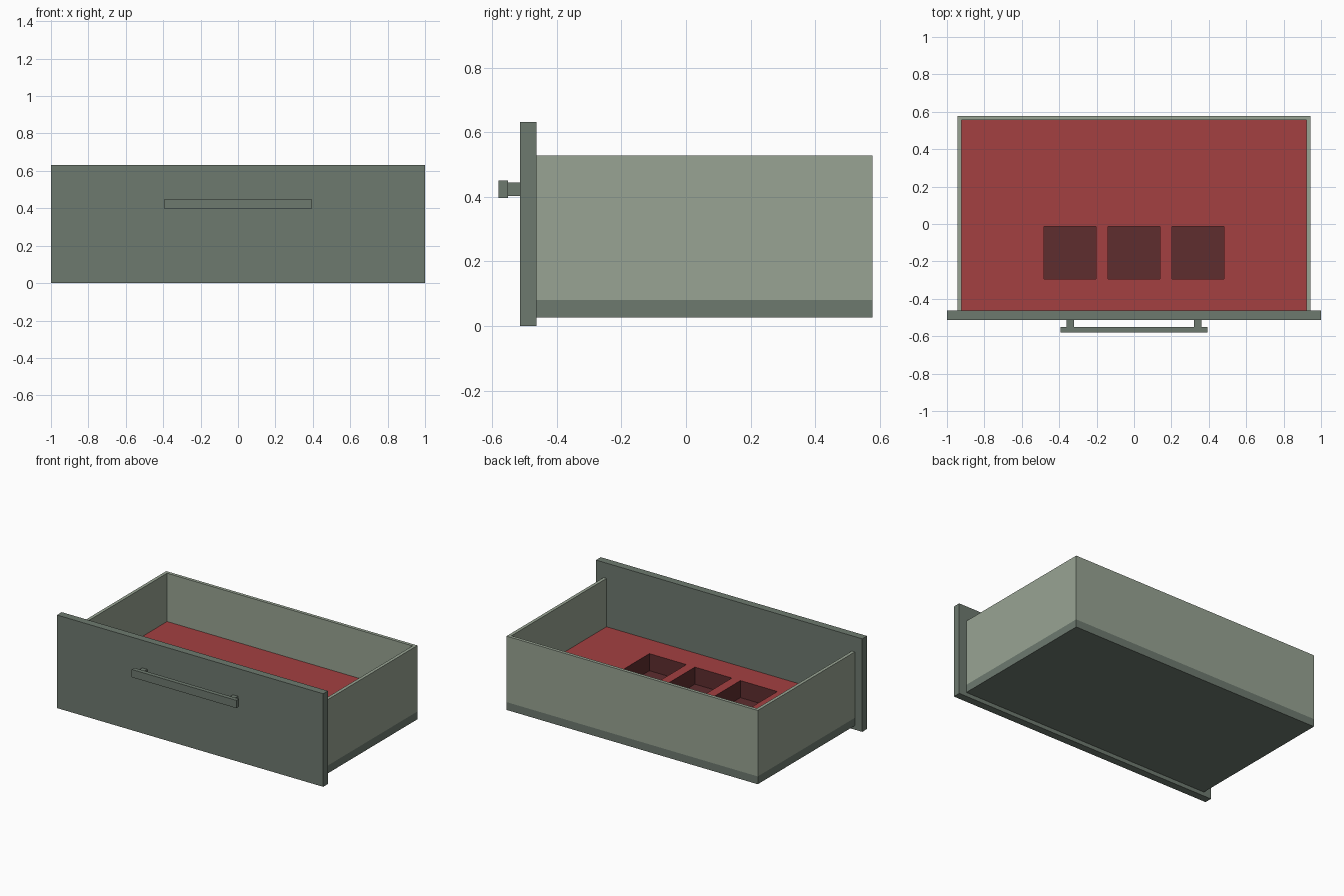
import bpy, bmesh
from mathutils import Vector

if "Cube" in bpy.data.objects:
    bpy.data.objects.remove(bpy.data.objects["Cube"])


def material(name, rgb):
    m = bpy.data.materials.new(name)
    m.diffuse_color = (*rgb, 1)
    m.use_nodes = True
    m.node_tree.nodes["Principled BSDF"].inputs["Base Color"].default_value = m.diffuse_color
    return m


DARK_GREEN = material("dark_sage", (0.155, 0.194, 0.159))
LIGHT_GREEN = material("light_sage", (0.314, 0.371, 0.292))
RED = material("red_lining", (0.367, 0.051, 0.053))
DARK_RED = material("dark_red_pocket", (0.112, 0.026, 0.028))


def finish(name, bm, *mats):
    me = bpy.data.meshes.new(name)
    bm.to_mesh(me)
    bm.free()
    for m in mats:
        me.materials.append(m)
    ob = bpy.data.objects.new(name, me)
    bpy.context.collection.objects.link(ob)
    return ob


def box(name, x, y, z, mat):
    bm = bmesh.new()
    bmesh.ops.create_cube(bm, size=1)
    for v in bm.verts:
        v.co = [r[0] if c < 0 else r[1] for c, r in zip(v.co, (x, y, z))]
    return finish(name, bm, mat)


FRONT, BACK = -0.463, 0.578      # drawer body depth
OUT, INN, BACK_IN = 0.944, 0.922, 0.556
BASE_Z, BASE_TOP, FLOOR, RIM = 0.027, 0.08, 0.2, 0.528

# Front panel and base slab
box("front_panel", (-1, 1), (-0.514, FRONT), (0, 0.632), DARK_GREEN)
box("base_slab", (-OUT, OUT), (FRONT, BACK), (BASE_Z, BASE_TOP), DARK_GREEN)

# Side and back walls: U-shaped profile extruded upwards
bm = bmesh.new()
outline = [(-OUT, FRONT), (-INN, FRONT), (-INN, BACK_IN), (INN, BACK_IN),
           (INN, FRONT), (OUT, FRONT), (OUT, BACK), (-OUT, BACK)]
face = bm.faces.new([bm.verts.new((x, y, BASE_TOP)) for x, y in outline])
ext = bmesh.ops.extrude_face_region(bm, geom=[face])
for v in ext["geom"]:
    if isinstance(v, bmesh.types.BMVert):
        v.co.z = RIM
bmesh.ops.recalc_face_normals(bm, faces=bm.faces)
finish("drawer_walls", bm, LIGHT_GREEN)

# Lining with three square pockets sunk into it
xs = [-INN, -0.481, -0.203, -0.139, 0.139, 0.203, 0.481, INN]
ys = [FRONT, -0.294, -0.013, BACK_IN]
bm = bmesh.new()
grid = [[bm.verts.new((x, y, FLOOR)) for x in xs] for y in ys]
pockets = []
for j in range(len(ys) - 1):
    for i in range(len(xs) - 1):
        f = bm.faces.new((grid[j][i], grid[j][i + 1], grid[j + 1][i + 1], grid[j + 1][i]))
        if j == 1 and i in (1, 3, 5):
            pockets.append(f)
for f in pockets:
    bottom = bmesh.ops.extrude_face_region(bm, geom=[f])["geom"]
    bmesh.ops.translate(bm, vec=Vector((0, 0, BASE_TOP + 0.004 - FLOOR)),
                        verts=[g for g in bottom if isinstance(g, bmesh.types.BMVert)])
    if f.is_valid:
        bmesh.ops.delete(bm, geom=[f], context='FACES_ONLY')
bm.normal_update()
for f in bm.faces:
    if min(v.co.z for v in f.verts) < FLOOR - 0.01:
        f.material_index = 1
bmesh.ops.dissolve_limit(bm, angle_limit=0.01, verts=bm.verts, edges=bm.edges,
                         delimit={'MATERIAL'})
finish("pocket_lining", bm, RED, DARK_RED)

# Handle: bar on two posts
box("handle_bar", (-0.393, 0.393), (-0.58, -0.551), (0.397, 0.45), DARK_GREEN)
for side, s in (("left", -1), ("right", 1)):
    box("handle_post_" + side, sorted((s * 0.322, s * 0.36)), (-0.551, -0.514),
        (0.403, 0.444), DARK_GREEN)
